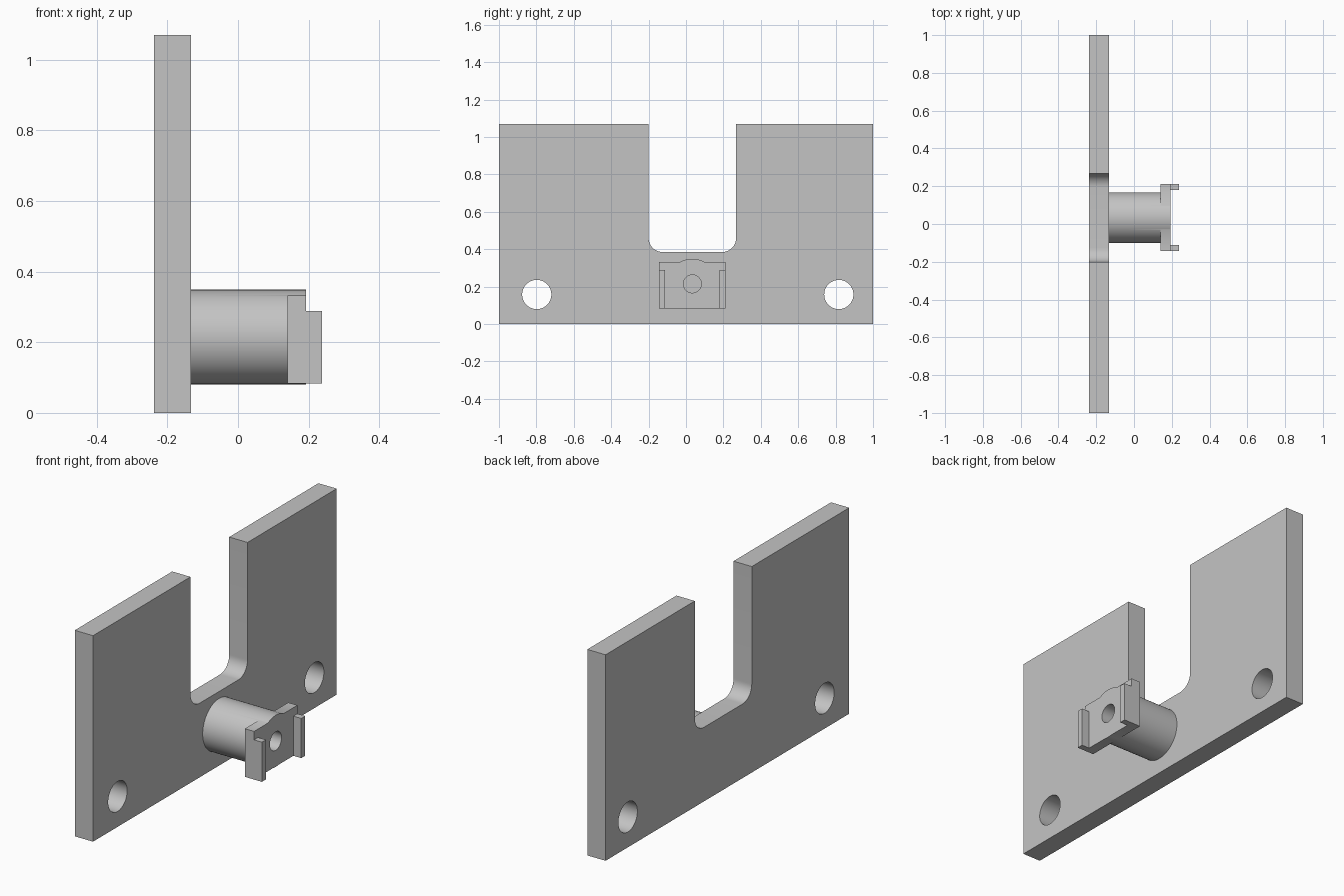
import bpy
import bmesh
import math
from mathutils import Matrix, Vector

if "Cube" in bpy.data.objects:
    bpy.data.objects.remove(bpy.data.objects["Cube"], do_unlink=True)

GREY = (0.55, 0.55, 0.55, 1)
metal = bpy.data.materials.new("plain_grey")
metal.use_nodes = True
metal.diffuse_color = GREY
metal.node_tree.nodes["Principled BSDF"].inputs["Base Color"].default_value = GREY


def finish(name, bm):
    mesh = bpy.data.meshes.new(name)
    bm.to_mesh(mesh)
    bm.free()
    mesh.materials.append(metal)
    ob = bpy.data.objects.new(name, mesh)
    bpy.context.collection.objects.link(ob)
    return ob


def box(name, x, y, z, round_radius=0):
    """Box from (min, max) ranges, optionally rounding its lower x-running edges."""
    bm = bmesh.new()
    lo, hi = Vector((x[0], y[0], z[0])), Vector((x[1], y[1], z[1]))
    bmesh.ops.create_cube(bm, size=1, matrix=Matrix.Translation((lo + hi) / 2)
                          @ Matrix.Diagonal((*(hi - lo), 1)))
    if round_radius:
        edges = [e for e in bm.edges
                 if all(abs(v.co.z - z[0]) < 1e-4 for v in e.verts)
                 and abs(e.verts[0].co.x - e.verts[1].co.x) > 1e-4]
        bmesh.ops.bevel(bm, geom=edges, offset=round_radius, segments=12,
                        profile=0.5, affect='EDGES')
    return finish(name, bm)


def rod(name, x, y, z, radius, sides=64):
    """Cylinder running along x."""
    bm = bmesh.new()
    bmesh.ops.create_cone(
        bm, cap_ends=True, segments=sides, radius1=radius, radius2=radius,
        depth=x[1] - x[0],
        matrix=Matrix.Translation(((x[0] + x[1]) / 2, y, z))
        @ Matrix.Rotation(math.pi / 2, 4, 'Y'))
    return finish(name, bm)


def combine(target, operation, others):
    """Apply booleans to the target and remove the helper solids."""
    bpy.context.view_layer.objects.active = target
    for other in others:
        mod = target.modifiers.new(operation, 'BOOLEAN')
        mod.operation = operation
        mod.solver = 'EXACT'
        mod.object = other
        bpy.ops.object.modifier_apply(modifier=mod.name)
        bpy.data.objects.remove(other, do_unlink=True)


BACK, FACE, HEAD, TIP = -0.238, -0.133, 0.193, 0.238
MID_Y, MID_Z = 0.034, 0.215

# Mounting plate with a rounded slot and two bolt holes
plate = box("mounting_plate", (BACK, FACE), (-1, 1), (0, 1.07))
combine(plate, 'DIFFERENCE', [
    box("slot_cutter", (-0.4, 0), (-0.2, 0.268), (0.385, 1.3), 0.075),
    *(rod("hole_cutter", (-0.4, 0), y, 0.158, 0.078) for y in (-0.798, 0.817)),
])

# Round boss with a rectangular head, two side lips and a blind bore
boss = rod("boss", (FACE, HEAD), MID_Y, MID_Z, 0.134, 96)
combine(boss, 'UNION', [
    box("head", (0.14, HEAD), (MID_Y - 0.178, MID_Y + 0.178), (0.083, 0.333)),
    *(box("lip", (0.16, TIP), sorted((MID_Y + s * 0.145, MID_Y + s * 0.178)),
          (0.083, 0.289)) for s in (-1, 1)),
])
combine(boss, 'DIFFERENCE', [rod("bore_cutter", (FACE + 0.001, 0.4), MID_Y, MID_Z, 0.048)])

# Smooth the round walls, keep the corners crisp
bpy.ops.object.select_all(action='DESELECT')
for ob in (plate, boss):
    ob.select_set(True)
bpy.context.view_layer.objects.active = plate
bpy.ops.object.shade_smooth_by_angle(angle=math.radians(30))
